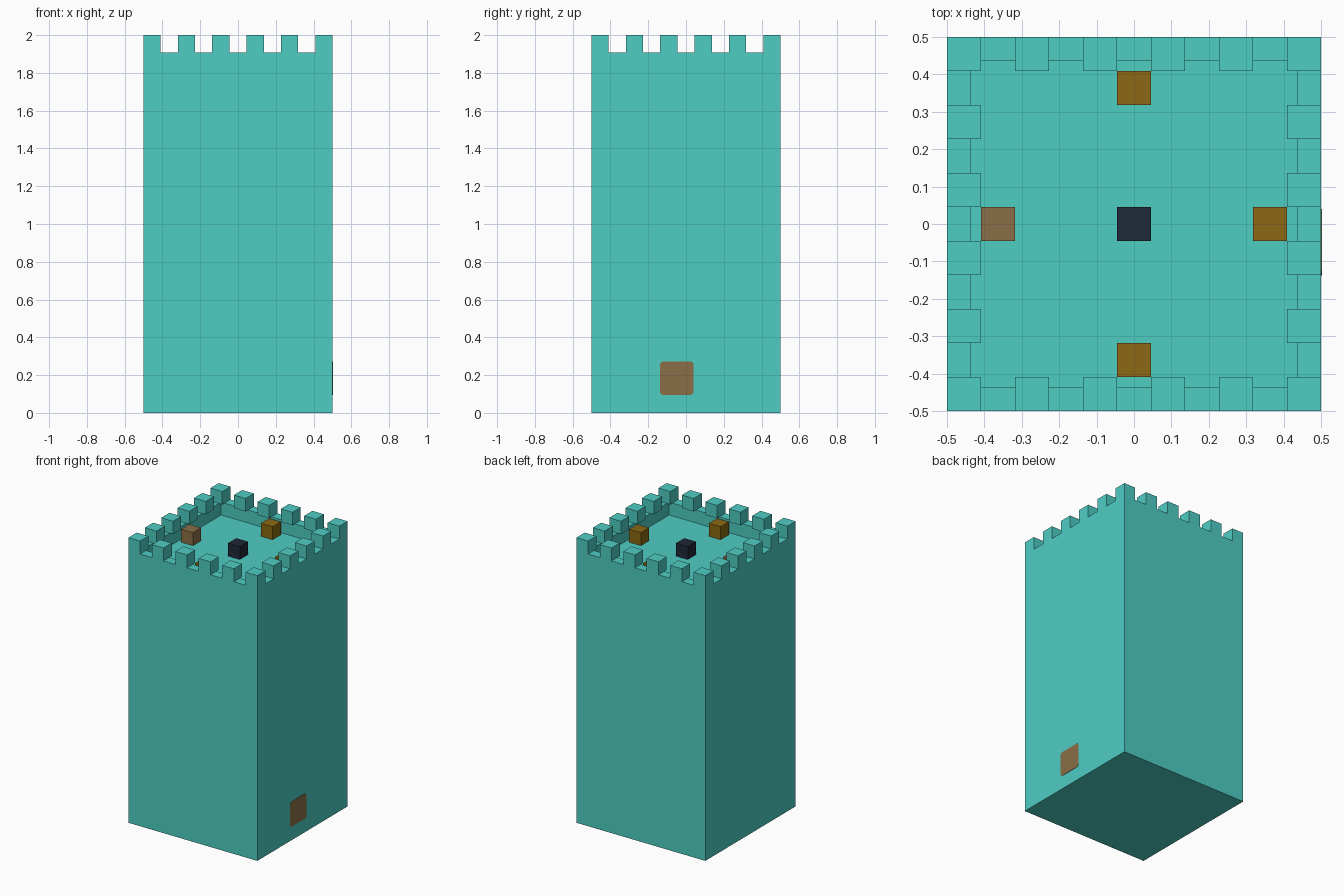
import bpy, bmesh
from mathutils import Matrix, Vector

if "Cube" in bpy.data.objects:
    bpy.data.objects.remove(bpy.data.objects["Cube"])

CELLS = 11
U = 1 / CELLS            # one block
WALL_TOP = 21 * U
FLOOR = 20 * U


def material(name, rgb):
    lin = [((c / 255 + 0.055) / 1.055) ** 2.4 for c in rgb] + [1]
    m = bpy.data.materials.new(name)
    m.use_nodes = True
    m.diffuse_color = lin
    m.node_tree.nodes["Principled BSDF"].inputs["Base Color"].default_value = lin
    return m


teal = material("teal stone", (78, 205, 196))
ochre = material("ochre wood", (139, 105, 20))
brown = material("dull brown wood", (139, 111, 71))
dark = material("dark slate", (31, 41, 55))


def add_box(bm, lo, size):
    lo, size = Vector(lo), Vector(size)
    mat = Matrix.Translation(lo + size / 2) @ Matrix.Diagonal((*size, 1))
    return bmesh.ops.create_cube(bm, size=1, matrix=mat)["verts"]


def finish(bm, name, mat):
    mesh = bpy.data.meshes.new(name)
    bm.to_mesh(mesh)
    bm.free()
    mesh.materials.append(mat)
    obj = bpy.data.objects.new(name, mesh)
    bpy.context.collection.objects.link(obj)
    return obj


# Tower body with a sunken roof floor inside a parapet wall
bm = bmesh.new()
add_box(bm, (-0.5, -0.5, 0), (1, 1, WALL_TOP))
roof = max(bm.faces, key=lambda f: f.calc_center_median().z)
bmesh.ops.inset_region(bm, faces=[roof], thickness=U)
floor = bmesh.ops.extrude_discrete_faces(bm, faces=[roof])["faces"][0]
bmesh.ops.translate(bm, verts=floor.verts, vec=(0, 0, FLOOR - WALL_TOP))
finish(bm, "tower_body", teal)

# Battlements: every other block around the rim
bm = bmesh.new()
last = CELLS - 1
for i in range(0, CELLS, 2):
    for j in range(0, CELLS, 2):
        if i in (0, last) or j in (0, last):
            add_box(bm, (i * U - 0.5, j * U - 0.5, WALL_TOP), (U, U, U))
bottoms = [f for f in bm.faces if f.normal.z < -0.5]
bmesh.ops.delete(bm, geom=bottoms, context="FACES_ONLY")
finish(bm, "battlements", teal)

# Small blocks standing on the roof floor
blocks = [("centre_block", 0, 0, dark), ("left_block", 4, 0, ochre),
          ("right_block", -4, 0, brown), ("front_block", 0, -4, ochre),
          ("back_block", 0, 4, ochre)]
for name, i, j, mat in blocks:
    bm = bmesh.new()
    add_box(bm, ((i - 0.5) * U, (j - 0.5) * U, FLOOR), (U, U, U))
    finish(bm, name, mat)

# Door panel: thin plate with clipped corners on the +x wall
bm = bmesh.new()
add_box(bm, (0.499, -0.138, 0.096), (0.003, 0.178, 0.175))
corners = [e for e in bm.edges
           if abs(e.verts[0].co.x - e.verts[1].co.x) > 0.001]
bmesh.ops.bevel(bm, geom=corners, offset=0.012, segments=1, affect="EDGES")
finish(bm, "door_panel", brown)
